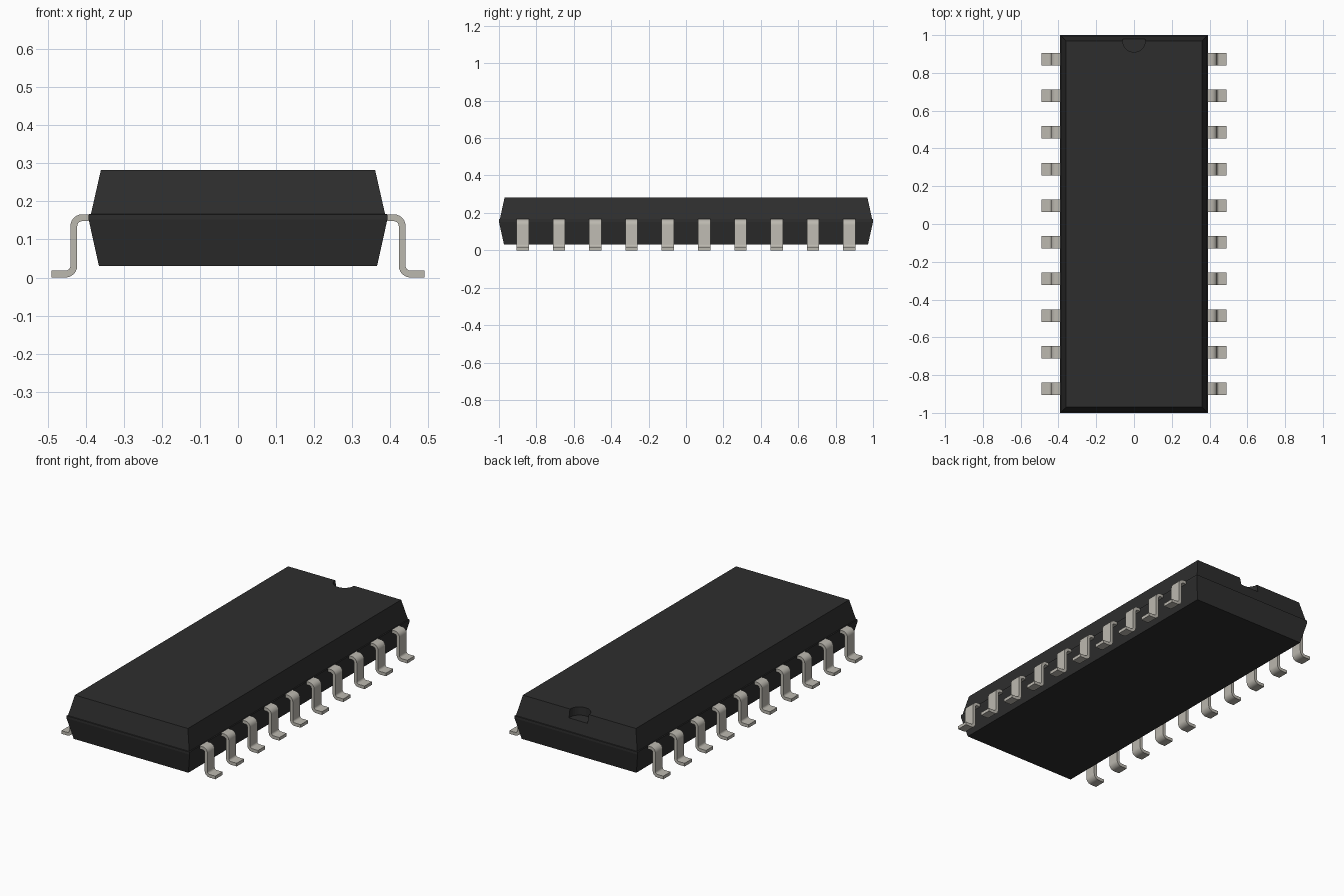
import bpy, bmesh, math
from mathutils import Vector

cube = bpy.data.objects.get("Cube")
if cube:
    bpy.data.objects.remove(cube, do_unlink=True)


def material(name, rgb, rough, metal=0.0):
    m = bpy.data.materials.new(name)
    m.use_nodes = True
    m.diffuse_color = (*rgb, 1)
    bsdf = m.node_tree.nodes["Principled BSDF"]
    bsdf.inputs["Base Color"].default_value = (*rgb, 1)
    bsdf.inputs["Roughness"].default_value = rough
    bsdf.inputs["Metallic"].default_value = metal
    return m


BLACK = material("black_plastic", (0.027, 0.027, 0.027), 0.7)
METAL = material("tinned_metal", (0.50, 0.48, 0.43), 0.5)


def make_object(name, bm, mat):
    bmesh.ops.recalc_face_normals(bm, faces=bm.faces[:])
    me = bpy.data.meshes.new(name)
    bm.to_mesh(me)
    bm.free()
    me.materials.append(mat)
    ob = bpy.data.objects.new(name, me)
    bpy.context.collection.objects.link(ob)
    return ob


def loft(bm, rings):
    """Join equal closed rings of points and cap both ends."""
    rows = [[bm.verts.new(p) for p in ring] for ring in rings]
    n = len(rows[0])
    for a, b in zip(rows, rows[1:]):
        for i in range(n):
            j = (i + 1) % n
            bm.faces.new((a[i], a[j], b[j], b[i]))
    bm.faces.new(rows[0][::-1])
    bm.faces.new(rows[-1])


# Body: tapered lower half, narrow parting band, slightly stepped upper half
levels = [(0.365, 0.973, 0.03), (0.392, 1.0, 0.152), (0.392, 1.0, 0.166),
          (0.386, 0.995, 0.167), (0.36, 0.97, 0.282)]
bm = bmesh.new()
loft(bm, [[(-x, -y, z), (x, -y, z), (x, y, z), (-x, y, z)] for x, y, z in levels])
body = make_object("body", bm, BLACK)

# Half-round orientation notch at the back edge of the top
bm = bmesh.new()
circle = [(0.06 * math.cos(t * math.tau / 32), 0.97 + 0.06 * math.sin(t * math.tau / 32))
          for t in range(32)]
loft(bm, [[(x, y, z) for x, y in circle] for z in (0.235, 0.32)])
cutter = make_object("notch_cutter", bm, BLACK)
cutter.hide_render = True
cutter.hide_set(True)
cutter.display_type = 'WIRE'
cut = body.modifiers.new("notch", 'BOOLEAN')
cut.operation = 'DIFFERENCE'
cut.solver = 'EXACT'
cut.object = cutter

# Gull-wing lead profile: centre line with two rounded bends, offset both ways
THICK, WIDTH, BEND, STEPS = 0.018, 0.066, 0.022, 6
LEG_X, TOP_Z, FOOT_Z = 0.431, 0.157, 0.009
line = [(Vector((0.365, TOP_Z)), Vector((0, 1)))]
for i in range(STEPS + 1):
    a = math.pi / 2 * (1 - i / STEPS)
    n = Vector((math.cos(a), math.sin(a)))
    line.append((Vector((LEG_X - BEND, TOP_Z - BEND)) + n * BEND, n))
for i in range(STEPS + 1):
    a = math.pi + math.pi / 2 * i / STEPS
    n = Vector((math.cos(a), math.sin(a)))
    line.append((Vector((LEG_X + BEND, FOOT_Z + BEND)) + n * BEND, -n))
line.append((Vector((0.49, FOOT_Z)), Vector((0, 1))))


def lead(name, side, y):
    rings = []
    for p, n in line:
        o, i = p + n * THICK / 2, p - n * THICK / 2
        h = WIDTH / 2
        rings.append([(side * o.x, y - h, o.y), (side * o.x, y + h, o.y),
                      (side * i.x, y + h, i.y), (side * i.x, y - h, i.y)])
    bm = bmesh.new()
    loft(bm, rings)
    return make_object(name, bm, METAL)


# Ten leads along each side
PITCH = 0.194
leads = []
for side, label in ((1, "left"), (-1, "right")):
    for k in range(10):
        leads.append(lead(f"{label}_lead_{k + 1}", side, (k - 4.5) * PITCH))

# Smooth the bends while keeping lead edges sharp
bpy.ops.object.select_all(action='DESELECT')
for ob in leads:
    ob.select_set(True)
bpy.context.view_layer.objects.active = leads[0]
bpy.ops.object.shade_smooth_by_angle(angle=math.radians(35))
